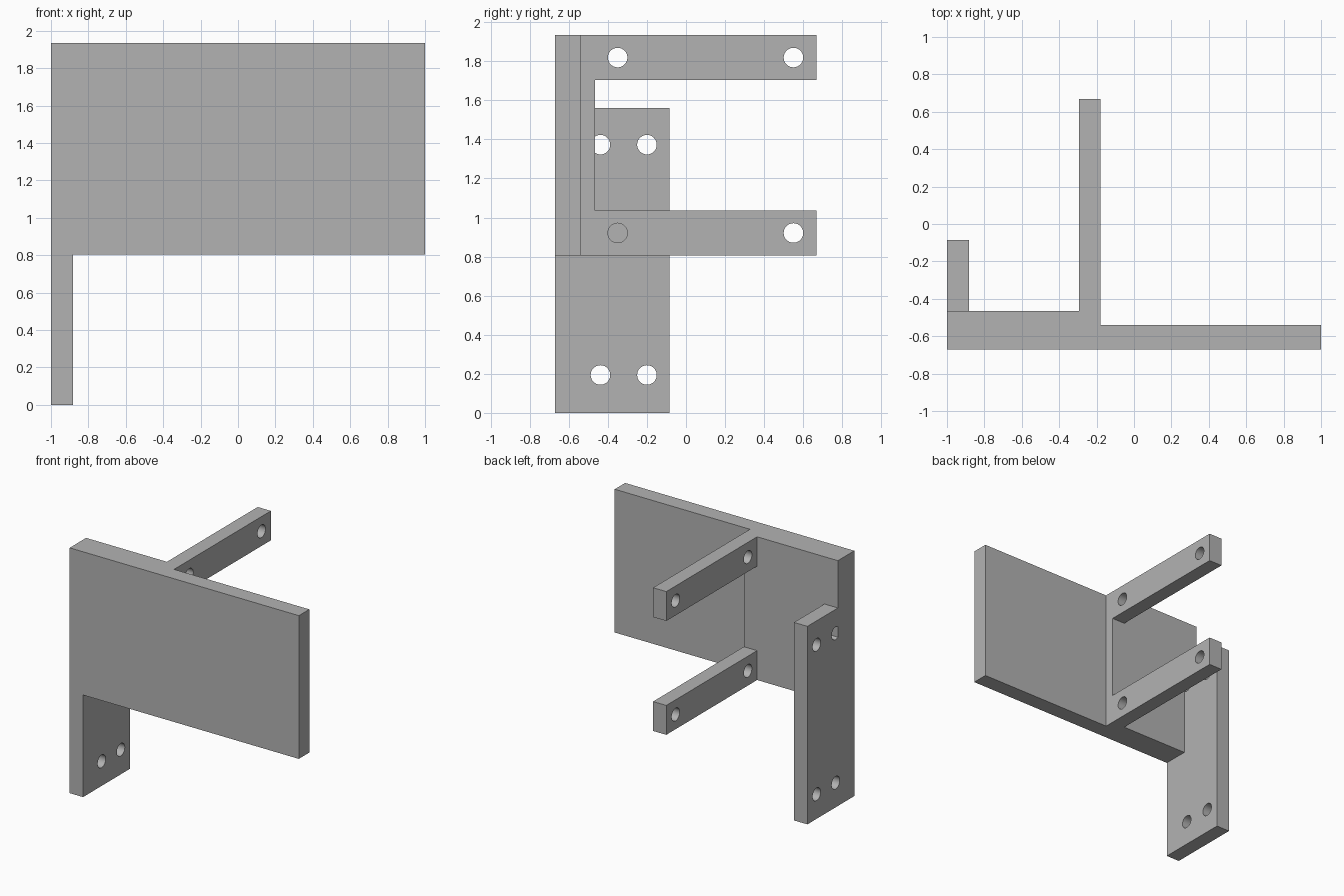
import bpy, bmesh, math
from mathutils import Matrix

cube = bpy.data.objects.get("Cube")
if cube:
    bpy.data.objects.remove(cube, do_unlink=True)

grey = bpy.data.materials.new("plain grey")
grey.use_nodes = True
colour = (0.45, 0.45, 0.45, 1)
grey.diffuse_color = colour
grey.node_tree.nodes["Principled BSDF"].inputs["Base Color"].default_value = colour

# Shared levels
LEFT, RIGHT = -1.0, 1.0
FRONT, PLATE_BACK, PAD_BACK = -0.67, -0.54, -0.465
BOTTOM, TOP = 0.805, 1.935
ARM_X0, ARM_X1, ARM_END, ARM_H = -0.295, -0.18, 0.667, 0.232
LEG_X1, LEG_BACK, LEG_TOP = -0.883, -0.085, 1.562
HOLE_R = 0.05


def finish(bm, name):
    bmesh.ops.recalc_face_normals(bm, faces=bm.faces)
    mesh = bpy.data.meshes.new(name)
    bm.to_mesh(mesh)
    bm.free()
    mesh.materials.append(grey)
    obj = bpy.data.objects.new(name, mesh)
    bpy.context.collection.objects.link(obj)
    return obj


def extrude(name, points, offset):
    """Extrude a closed outline along an offset vector."""
    bm = bmesh.new()
    face = bm.faces.new([bm.verts.new(p) for p in points])
    result = bmesh.ops.extrude_face_region(bm, geom=[face])
    verts = [v for v in result["geom"] if isinstance(v, bmesh.types.BMVert)]
    bmesh.ops.translate(bm, verts=verts, vec=offset)
    return finish(bm, name)


def drill(obj, x, holes):
    """Cut round holes along x at the given (y, z) centres."""
    bm = bmesh.new()
    for y, z in holes:
        place = Matrix.Translation((x, y, z)) @ Matrix.Rotation(math.pi / 2, 4, "Y")
        bmesh.ops.create_cone(bm, cap_ends=True, segments=40, radius1=HOLE_R,
                              radius2=HOLE_R, depth=0.4, matrix=place)
    cutter = finish(bm, obj.name + "_hole_cutter")
    mod = obj.modifiers.new("holes", "BOOLEAN")
    mod.operation, mod.solver, mod.object = "DIFFERENCE", "EXACT", cutter
    bpy.ops.object.select_all(action="DESELECT")
    obj.select_set(True)
    bpy.context.view_layer.objects.active = obj
    bpy.ops.object.modifier_apply(modifier=mod.name)
    bpy.data.objects.remove(cutter, do_unlink=True)
    bpy.ops.object.shade_smooth_by_angle(angle=math.radians(30))


# Front plate, thicker on one side
outline = [(LEFT, FRONT), (RIGHT, FRONT), (RIGHT, PLATE_BACK),
           (ARM_X1, PLATE_BACK), (ARM_X1, PAD_BACK), (LEFT, PAD_BACK)]
extrude("front_plate", [(x, y, BOTTOM) for x, y in outline], (0, 0, TOP - BOTTOM))

# Two rear arms
for name, z in (("lower_arm", BOTTOM), ("upper_arm", TOP - ARM_H)):
    side = [(PAD_BACK, z), (ARM_END, z), (ARM_END, z + ARM_H), (PAD_BACK, z + ARM_H)]
    arm = extrude(name, [(ARM_X0, y, w) for y, w in side], (ARM_X1 - ARM_X0, 0, 0))
    mid = z + ARM_H / 2
    drill(arm, ARM_X0, [(-0.35, mid), (0.55, mid)])

# Leg plate, running under and behind the front plate
side = [(FRONT, 0), (LEG_BACK, 0), (LEG_BACK, LEG_TOP), (PAD_BACK, LEG_TOP),
        (PAD_BACK, BOTTOM), (FRONT, BOTTOM)]
leg = extrude("leg_plate", [(LEFT, y, z) for y, z in side], (LEG_X1 - LEFT, 0, 0))
drill(leg, LEFT, [(y, z) for y in (-0.438, -0.2) for z in (0.194, 1.373)])
